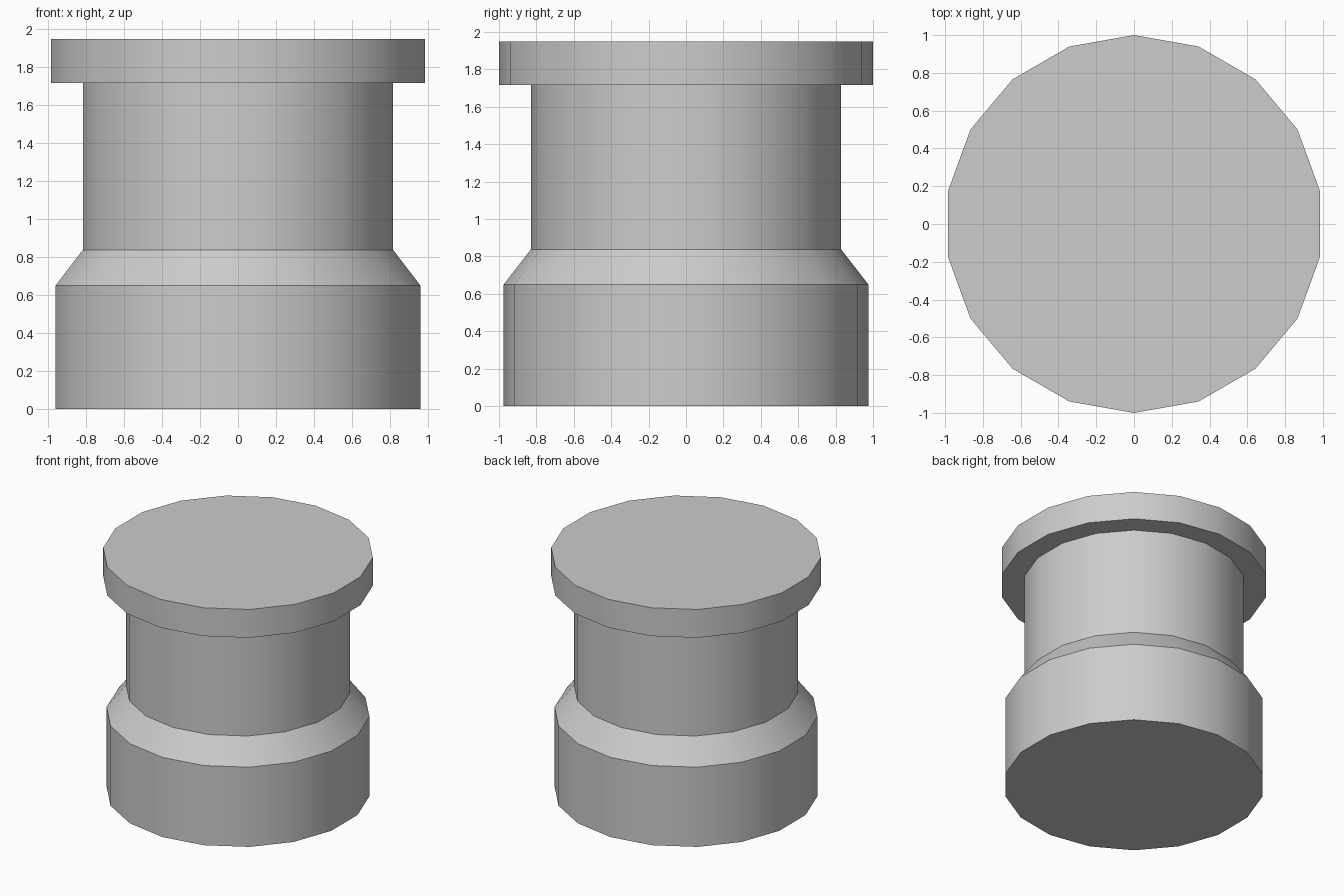
import bpy
import bmesh
from math import sin, cos, tau, radians

SIDES = 18

cube = bpy.data.objects.get("Cube")
if cube:
    bpy.data.objects.remove(cube, do_unlink=True)

# One plain grey for the whole body
grey = bpy.data.materials.new("light grey")
grey.use_nodes = True
colour = (0.604, 0.604, 0.604, 1.0)
grey.diffuse_color = colour
grey.node_tree.nodes["Principled BSDF"].inputs["Base Color"].default_value = colour


def lathe(name, profile, material):
    """Turn a (radius, height) profile into a closed solid with flat ends."""
    bm = bmesh.new()
    rings = []
    for r, z in profile:
        angles = [tau * i / SIDES for i in range(SIDES)]
        rings.append([bm.verts.new((-r * sin(a), r * cos(a), z)) for a in angles])
    for low, high in zip(rings, rings[1:]):
        for i in range(SIDES):
            j = (i + 1) % SIDES
            bm.faces.new((low[i], low[j], high[j], high[i]))
    bm.faces.new(rings[0])
    bm.faces.new(rings[-1])
    bmesh.ops.recalc_face_normals(bm, faces=bm.faces)
    mesh = bpy.data.meshes.new(name)
    bm.to_mesh(mesh)
    bm.free()
    mesh.materials.append(material)
    obj = bpy.data.objects.new(name, mesh)
    bpy.context.collection.objects.link(obj)
    return obj


# Wide base, sloped shoulder, narrow neck and overhanging cap
body = lathe("flanged_post", [
    (0.975, 0.0), (0.975, 0.65),
    (0.83, 0.837), (0.83, 1.717),
    (1.0, 1.717), (1.0, 1.948),
], grey)

# Smooth round the sides, crisp at the rims
bpy.ops.object.select_all(action="DESELECT")
body.select_set(True)
bpy.context.view_layer.objects.active = body
bpy.ops.object.shade_smooth_by_angle(angle=radians(30))
